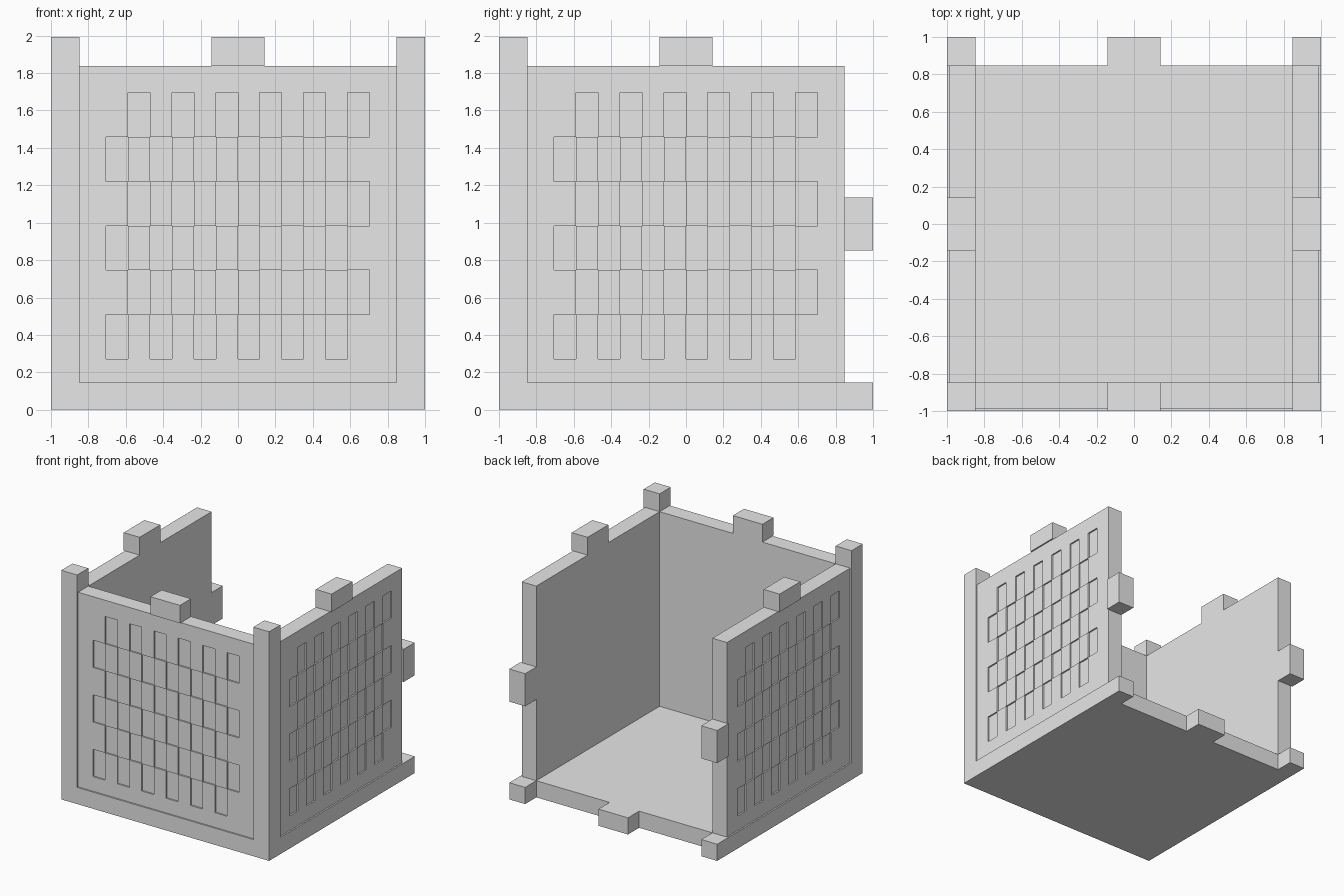
import bpy
import bmesh
from math import radians
from mathutils import Matrix, Vector

if "Cube" in bpy.data.objects:
    bpy.data.objects.remove(bpy.data.objects["Cube"])

EDGE = 0.847     # inner limit of the wall thickness
TOP = 1.992      # top of posts and tabs
RIM = 1.837      # top of wall panels
FLOOR = 0.145    # floor thickness
TAB = 0.142      # half width of a tab
DEPTH = 0.013    # recess depth
COLS, ROWS = 12, 6
CELL_X, CELL_Z = 0.1173, 0.2372
GRID_X, GRID_Z = -0.705, 0.272

grey = bpy.data.materials.new("plain grey")
grey.use_nodes = True
grey.diffuse_color = (0.8, 0.8, 0.8, 1)
grey.node_tree.nodes["Principled BSDF"].inputs["Base Color"].default_value = grey.diffuse_color


def add_box(bm, lo, hi):
    lo, hi = Vector(lo), Vector(hi)
    matrix = Matrix.Translation((lo + hi) / 2) @ Matrix.Diagonal((*(hi - lo), 1))
    bmesh.ops.create_cube(bm, size=1, matrix=matrix)


def finish(name, bm, angle=0):
    bm.transform(Matrix.Rotation(radians(angle), 4, "Z"))
    mesh = bpy.data.meshes.new(name)
    bm.to_mesh(mesh)
    bm.free()
    mesh.materials.append(grey)
    obj = bpy.data.objects.new(name, mesh)
    bpy.context.collection.objects.link(obj)


def box(name, lo, hi, angle=0):
    bm = bmesh.new()
    add_box(bm, lo, hi)
    finish(name, bm, angle)


def cut(bm, point, normal):
    bmesh.ops.bisect_plane(bm, geom=bm.verts[:] + bm.edges[:] + bm.faces[:],
                           plane_co=point, plane_no=normal)


def wall_panel(name, angle):
    """Recessed slab with a checkerboard of sunken cells on its outer face."""
    bm = bmesh.new()
    front = DEPTH - 1
    add_box(bm, (-EDGE, front, FLOOR), (EDGE, -EDGE, RIM))
    for i in range(COLS + 1):
        cut(bm, (GRID_X + i * CELL_X, 0, 0), (1, 0, 0))
    for j in range(ROWS + 1):
        cut(bm, (0, 0, GRID_Z + j * CELL_Z), (0, 0, 1))
    bm.normal_update()
    cells = []
    for face in bm.faces:
        c = face.calc_center_median()
        i = int((c.x - GRID_X) // CELL_X)
        j = int((c.z - GRID_Z) // CELL_Z)
        inside = 0 <= i < COLS and 0 <= j < ROWS
        if face.normal.y < -0.9 and inside and (i + j) % 2 == 0:
            cells.append(face)
    bmesh.ops.inset_individual(bm, faces=cells, thickness=0, depth=-DEPTH)
    finish(name, bm, angle)


# Floor with its back tabs
box("floor", (-1, -1, 0), (1, EDGE, FLOOR))
box("floor_back_tab", (-TAB, EDGE, 0), (TAB, 1, FLOOR))

# Three walls, each with a tab on the rim
for side, angle in (("front", 0), ("right", -90), ("left", 90)):
    wall_panel(side + "_wall", angle)
    box(side + "_top_tab", (-TAB, -1, RIM), (TAB, -EDGE, TOP), angle)

# Corner posts, floor corner blocks and back edge tabs
for side, s in (("right", -1), ("left", 1)):
    x0, x1 = sorted((s * EDGE, s))
    box(side + "_corner_post", (x0, -1, FLOOR), (x1, -EDGE, TOP))
    box(side + "_floor_corner", (x0, EDGE, 0), (x1, 1, FLOOR))
    middle = TOP / 2 - 0.004
    box(side + "_back_tab", (x0, EDGE, middle - TAB), (x1, 1, middle + TAB))
